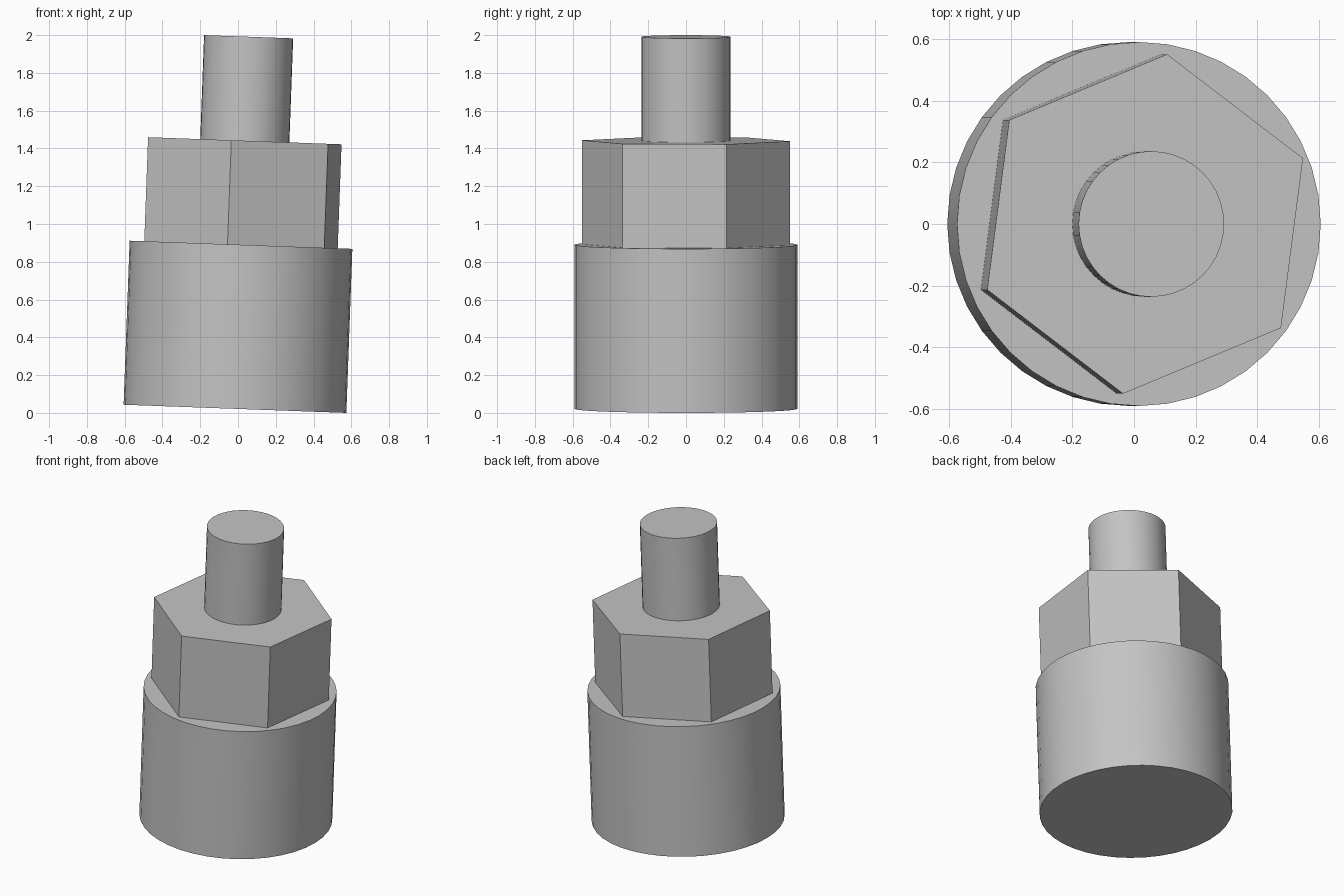
import bpy
import math
from mathutils import Matrix

cube = bpy.data.objects.get("Cube")
if cube:
    bpy.data.objects.remove(cube, do_unlink=True)

# One plain grey metal for the whole fitting
steel = bpy.data.materials.new("grey_steel")
steel.use_nodes = True
colour = (0.55, 0.55, 0.55, 1)
steel.diffuse_color = colour
steel.node_tree.nodes["Principled BSDF"].inputs["Base Color"].default_value = colour

# The whole stack leans slightly toward +x
LEAN = Matrix.Translation((-0.016, 0, 0.0216)) @ Matrix.Rotation(math.radians(2.1), 4, "Y")


def prism(name, sides, radius, bottom, top, turn=0, smooth=False):
    """Upright prism between two heights along the leaning axis."""
    bpy.ops.mesh.primitive_cylinder_add(vertices=sides, radius=radius, depth=top - bottom)
    part = bpy.context.object
    part.name = name
    part.matrix_world = (LEAN @ Matrix.Translation((0, 0, (bottom + top) / 2))
                         @ Matrix.Rotation(math.radians(turn), 4, "Z"))
    part.data.materials.append(steel)
    if smooth:
        bpy.ops.object.shade_smooth_by_angle(angle=math.radians(30))
    return part


# Round body, hexagonal nut section, thin round stem
prism("round_base", 40, 0.59, 0, 0.869, smooth=True)
prism("hex_nut", 6, 0.555, 0.869, 1.42, turn=-7.4)
prism("round_stem", 40, 0.236, 1.42, 1.971, smooth=True)
